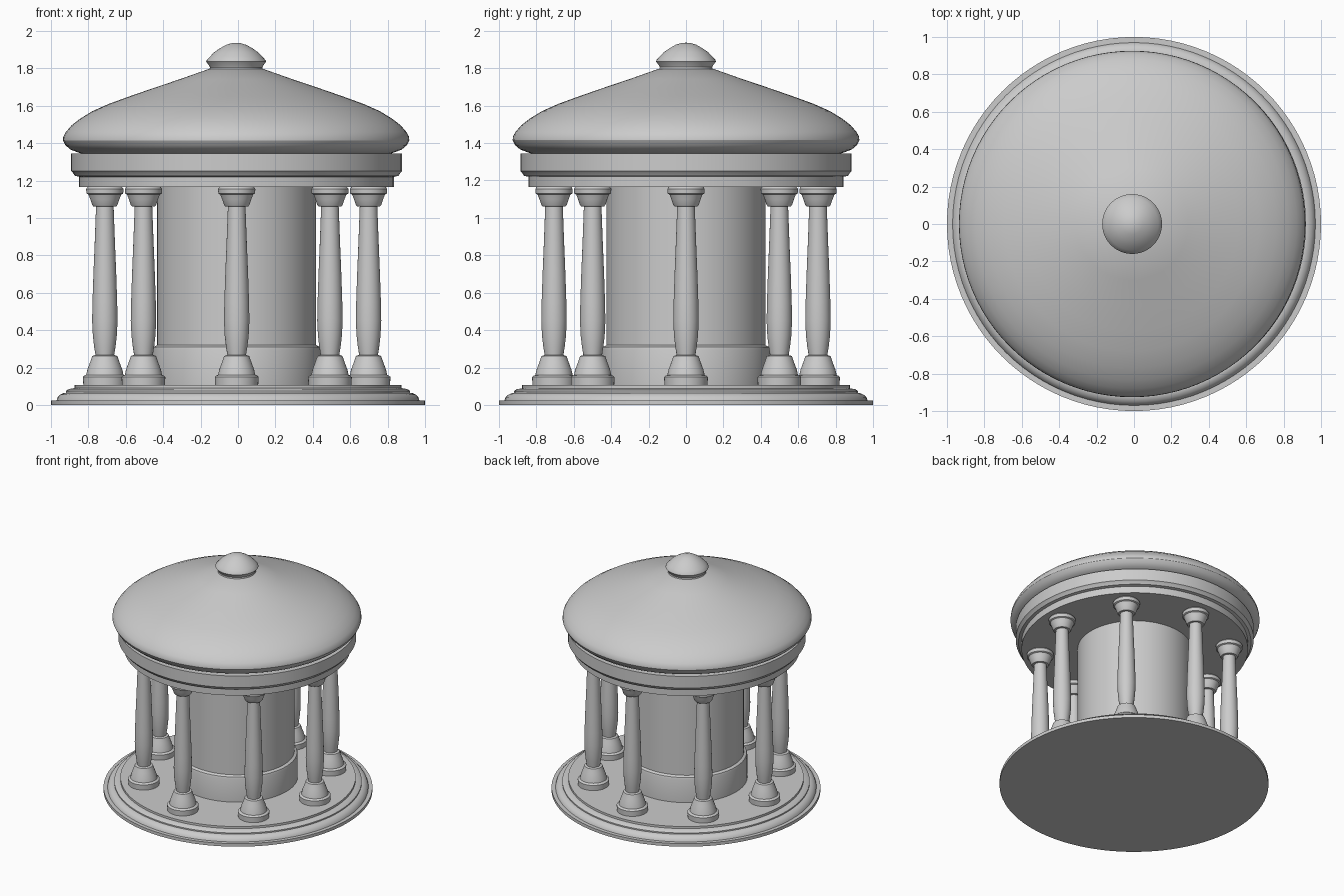
import bpy, bmesh, math

CX = -0.007  # the upper structure sits slightly off the plinth centre


def lathe(name, profile, segments, centre=(0, 0), angle=32):
    """Revolve an (r, z) profile, running bottom to top, around the z axis."""
    bm = bmesh.new()
    rings = []
    for r, z in profile:
        if r == 0:
            rings.append([bm.verts.new((0, 0, z))] * segments)
        else:
            rings.append([bm.verts.new((r * math.cos(2 * math.pi * i / segments),
                                        r * math.sin(2 * math.pi * i / segments), z))
                          for i in range(segments)])
    for a, b in zip(rings, rings[1:]):
        for i in range(segments):
            j = (i + 1) % segments
            corners = list(dict.fromkeys((a[i], a[j], b[j], b[i])))
            bm.faces.new(corners)
    mesh = bpy.data.meshes.new(name)
    bm.to_mesh(mesh)
    bm.free()
    mesh.shade_smooth()
    mesh.set_sharp_from_angle(angle=math.radians(angle))
    obj = bpy.data.objects.new(name, mesh)
    obj.location = (centre[0], centre[1], 0)
    bpy.context.collection.objects.link(obj)
    return obj


# Stepped round floor
lathe("stepped_base", [(0, 0), (1, 0), (1, 0.025), (0.97, 0.025), (0.965, 0.04),
                       (0.95, 0.055), (0.93, 0.065), (0.92, 0.065), (0.92, 0.075),
                       (0.905, 0.085), (0.875, 0.09), (0.875, 0.107), (0, 0.107)], 96)

# Inner chamber and its plinth
lathe("inner_drum", [(0, 0.107), (0.45, 0.107), (0.45, 0.295), (0.445, 0.31),
                     (0.425, 0.32), (0.425, 1.17), (0, 1.17)], 96, (CX, 0))

# Ring of eight columns sharing one mesh
column_profile = [
    (0, 0.105), (0.115, 0.105), (0.117, 0.15), (0.108, 0.158), (0.1, 0.16),
    (0.093, 0.19), (0.08, 0.225), (0.067, 0.262), (0.055, 0.266), (0.05, 0.267),
    (0.057, 0.31), (0.064, 0.37), (0.068, 0.45), (0.066, 0.55), (0.061, 0.7),
    (0.054, 0.87), (0.047, 1.06), (0.062, 1.062), (0.068, 1.07), (0.078, 1.1),
    (0.088, 1.125), (0.098, 1.13), (0.1, 1.155), (0.09, 1.167), (0, 1.167)]
first = lathe("column_1", column_profile, 40)
for i in range(8):
    column = first
    if i:
        column = bpy.data.objects.new(f"column_{i + 1}", first.data)
        bpy.context.collection.objects.link(column)
    a = i * math.pi / 4
    column.location = (CX + 0.705 * math.cos(a), 0.705 * math.sin(a), 0)

# Entablature ring carried by the columns
lathe("entablature", [(0, 1.165), (0.842, 1.165), (0.842, 1.22), (0.865, 1.225),
                      (0.875, 1.24), (0.885, 1.25), (0.885, 1.345), (0, 1.345)], 96, (CX, 0))

# Shallow domed roof with a rounded rim
lathe("roof", [(0, 1.34), (0.83, 1.345), (0.85, 1.352), (0.885, 1.365), (0.912, 1.388),
               (0.926, 1.415), (0.924, 1.435), (0.91, 1.46), (0.88, 1.495),
               (0.835, 1.53), (0.77, 1.57), (0.68, 1.61), (0.57, 1.65),
               (0.44, 1.695), (0.3, 1.742), (0.15, 1.795), (0, 1.80)], 96, (-0.01, 0))

# Button finial
lathe("finial", [(0, 1.785), (0.145, 1.785), (0.14, 1.805), (0.143, 1.812), (0.16, 1.835),
                 (0.158, 1.843), (0.14, 1.862), (0.12, 1.884), (0.09, 1.905),
                 (0.055, 1.925), (0.025, 1.934), (0, 1.936)], 48, (-0.01, 0))
